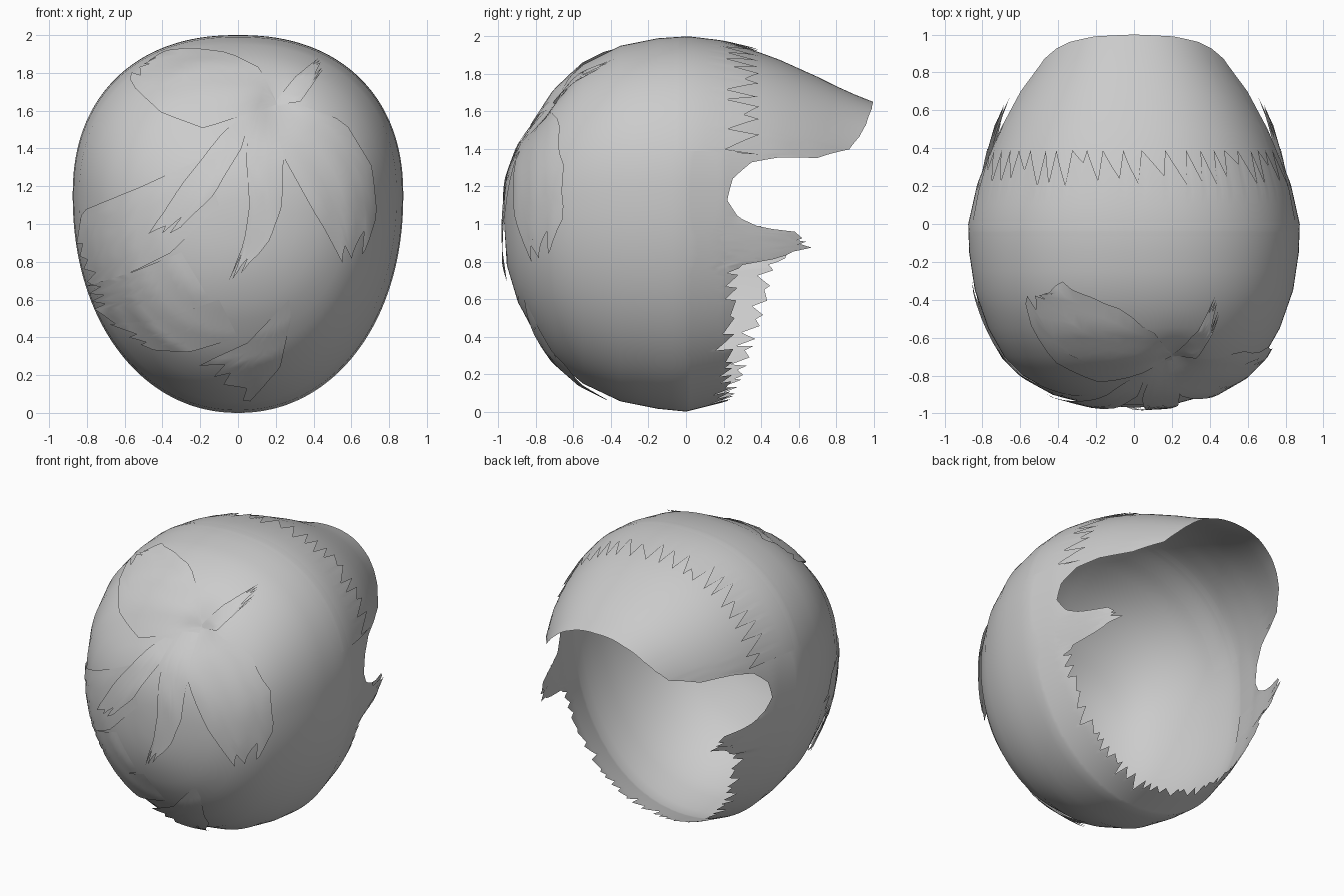
import bpy, bmesh, math, random
from mathutils import Vector
from mathutils.bvhtree import BVHTree

if "Cube" in bpy.data.objects:
    bpy.data.objects.remove(bpy.data.objects["Cube"])

random.seed(4)

# Cross-sections along y: (y, half width, top z, bottom z, centre z)
SECTIONS = [(-.97, 0, 1.02, 1.02, 1.02), (-.955, .2, 1.24, .78, 1.02), (-.895, .42, 1.41, .58, 1.04),
            (-.8, .585, 1.56, .41, 1.07), (-.7, .685, 1.71, .275, 1.1), (-.55, .77, 1.85, .15, 1.13),
            (-.35, .84, 1.95, .055, 1.15), (-.15, .87, 1.99, .015, 1.15), (0, .875, 2.0, 0, 1.15),
            (.2, .83, 1.97, .05, 1.15), (.35, .78, 1.93, .1, 1.15), (.5, .725, 1.875, .15, 1.15),
            (.7, .62, 1.785, .2, 1.15), (.85, .525, 1.71, .25, 1.15), (1, .445, 1.65, .3, 1.15)]

# Front rim of the hair: (angle from the top in degrees, y)
RIM_TOP = [(0, 1), (25, .99), (45, .96), (56, .925), (66, .87), (74, .7), (76, .5), (79, .35),
           (85, .25), (91, .22), (95.5, .28), (98.5, .4), (100, .58), (102, .62), (103, .57),
           (105, .67), (106.5, .52), (107.5, .55), (109, .3)]
RIM_RIGHT = RIM_TOP + [(112, .25), (125, .23), (160, .21), (180, .2)]
RIM_LEFT = RIM_TOP[:-1] + [(110, .44), (123, .4), (138, .33), (160, .25), (180, .2)]


def interp(table, v):
    """Piecewise linear lookup, returns the tuple after the key."""
    v = max(table[0][0], min(table[-1][0], v))
    for p, q in zip(table, table[1:]):
        if v <= q[0]:
            f = (v - p[0]) / (q[0] - p[0])
            return [a + (b - a) * f for a, b in zip(p[1:], q[1:])]


def surf(deg, y, off=0):
    """Point on the head of hair at an angle around y; off is an outward offset."""
    w, top, bot, c = interp(SECTIONS, y)
    if 96 < abs(deg) < 110 and y > .25:  # ear tufts flare outwards
        off += (y - .25) * .1
    s, k = math.sin(math.radians(deg)), math.cos(math.radians(deg))
    e = 2 / (2.25 if k > 0 else 2.1)
    x = math.copysign(abs(s) ** e, s) * (w + off)
    h = abs(k) ** e
    z = c + h * (top - c + off) if k > 0 else c - h * (c - bot + off)
    if y < -.3:  # dimple at the crown whorl
        y += .05 * math.exp(-((x - .2) ** 2 + (z - 1.63) ** 2) / .012)
    return Vector((x, y, z))


def grid_object(name, rows, weld=False):
    bm = bmesh.new()
    vs = [[bm.verts.new(p) for p in r] for r in rows]
    for a, b in zip(vs, vs[1:]):
        for i in range(len(a) - 1):
            bm.faces.new((a[i], a[i + 1], b[i + 1], b[i]))
    if weld:
        bmesh.ops.remove_doubles(bm, verts=bm.verts, dist=.0003)
    bmesh.ops.recalc_face_normals(bm, faces=bm.faces)
    # the sheet is open, so make sure it faces away from the head centre
    if sum((f.calc_center_median() - Vector((0, 0, 1.1))).dot(f.normal) for f in bm.faces) < 0:
        bmesh.ops.reverse_faces(bm, faces=bm.faces)
    me = bpy.data.meshes.new(name)
    bm.to_mesh(me)
    bm.free()
    ob = bpy.data.objects.new(name, me)
    bpy.context.collection.objects.link(ob)
    for p in me.polygons:
        p.use_smooth = True
    return ob


def teeth(n, width, lo, hi):
    """Jagged depths: slow rise and sharp drop, random height per tooth."""
    out = []
    while len(out) < n:
        w, h = random.randint(max(2, width - 1), width + 2), random.uniform(lo, hi)
        out += [h * i / (w - 1) for i in range(w)]
    return out[:n]


# Main shell with brim-like fringe, ear tufts and ragged lower rim
N = 360
jag = teeth(N, 4, .02, .11)
back = []
for p, q in zip(SECTIONS[:8], SECTIONS[1:9]):
    back += [p[0], (p[0] + q[0]) / 2]
columns = []
for i in range(N + 1):
    d = i * 360 / N - 180
    end = interp(RIM_RIGHT if d > 0 else RIM_LEFT, abs(d))[0]
    if abs(d) > 110:
        end -= jag[i % N] - .03
    front = [end * j / 10 for j in range(11)]
    columns.append([surf(d, y) for y in back + front])
shell = grid_object("hair_shell", columns, weld=True)

# Top layer whose jagged edge lies over the fringe
jag = teeth(160, 6, .06, .19)
cols = []
for i in range(153):
    ys = [-.2 + k * .38 / 5 for k in range(6)] + [.39 - jag[i]]
    cols.append([surf(i - 76, y, -.004 + .03 * (y + .2)) for y in ys])
grid_object("top_layer", cols)

# Side locks in front of the ears
for side, name in ((1, "right"), (-1, "left")):
    cols = []
    for i in range(13):
        f = i / 12
        end = .4 + .24 * math.sin(f * math.pi) ** 2 - .03 * (i % 3)
        ys = [.02 + (end - .02) * j / 6 for j in range(7)]
        cols.append([surf(side * (98 + 10 * f), y, -.004 + .02 * y) for y in ys])
    grid_object("ear_lock_" + name, cols)

# Crown locks: left and right edges in (x, z), laid onto the back of the shell
LOCKS_UPPER = [
    ([(.2, 1.65), (.12, 1.82), (-.05, 1.9), (-.25, 1.92), (-.38, 1.9), (-.47, 1.84)],
     [(.2, 1.63), (.05, 1.58), (-.18, 1.5), (-.4, 1.58), (-.53, 1.7), (-.57, 1.77)]),
    ([(.2, 1.65), (.3, 1.77), (.42, 1.86)], [(.21, 1.63), (.33, 1.64), (.44, 1.8)]),
    ([(.2, 1.62), (.23, 1.37), (.35, 1.15), (.45, .97), (.54, .8)],
     [(.3, 1.64), (.56, 1.54), (.7, 1.3), (.72, 1.05), (.65, .85)]),
    ([(.1, 1.6), (.04, 1.38), (.06, 1.1), (.03, .9), (-.05, .7)],
     [(.2, 1.6), (.24, 1.37), (.23, 1.1), (.17, .92), (.06, .78)]),
    ([(0, 1.55), (-.08, 1.48), (-.3, 1.2), (-.46, .95)],
     [(.06, 1.55), (.02, 1.4), (-.13, 1.15), (-.33, .95)])]
LOCKS_LOWER = [
    ([(-.18, 1.35), (-.5, 1.2), (-.81, 1.07), (-.83, .9)],
     [(-.1, 1.1), (-.35, .85), (-.55, .75), (-.77, .68)]),
    ([(-.3, .85), (-.55, .75), (-.78, .68)], [(-.15, .6), (-.42, .46), (-.71, .48)]),
    ([(-.1, .6), (-.4, .5), (-.66, .48)], [(0, .4), (-.25, .33), (-.46, .35)]),
    ([(.27, .6), (.05, .38), (-.2, .27)], [(.28, .5), (.22, .25), (.05, .07)])]

bm = bmesh.new()
bm.from_mesh(shell.data)
tree = BVHTree.FromBMesh(bm)
bm.free()


def along(pts, t):
    t = min(t, 1) * (len(pts) - 1)
    i = min(int(t), len(pts) - 2)
    return Vector(pts[i]).lerp(Vector(pts[i + 1]), t - i)


def crown_lock(name, left, right):
    n, m = 10, 14
    tips = teeth(n + 1, 3, .05, .18)
    cols = []
    for i in range(n + 1):
        col = []
        for j in range(m + 1):
            t = j / m * (1 - tips[i])
            p = along(left, t).lerp(along(right, t), i / n)
            hit, nor, _, _ = tree.ray_cast(Vector((p.x, -3, p.y)), Vector((0, 1, 0)))
            if hit is None:
                hit, nor, _, _ = tree.find_nearest(Vector((p.x, -.3, p.y)))
            if nor.y > 0:
                nor = -nor
            col.append(hit + nor * (.002 + .024 * t))
        cols.append(col)
    grid_object(name, cols)


for k, (a, b) in enumerate(LOCKS_UPPER + LOCKS_LOWER):
    crown_lock("crown_lock_%d" % (k + 1), a, b)
